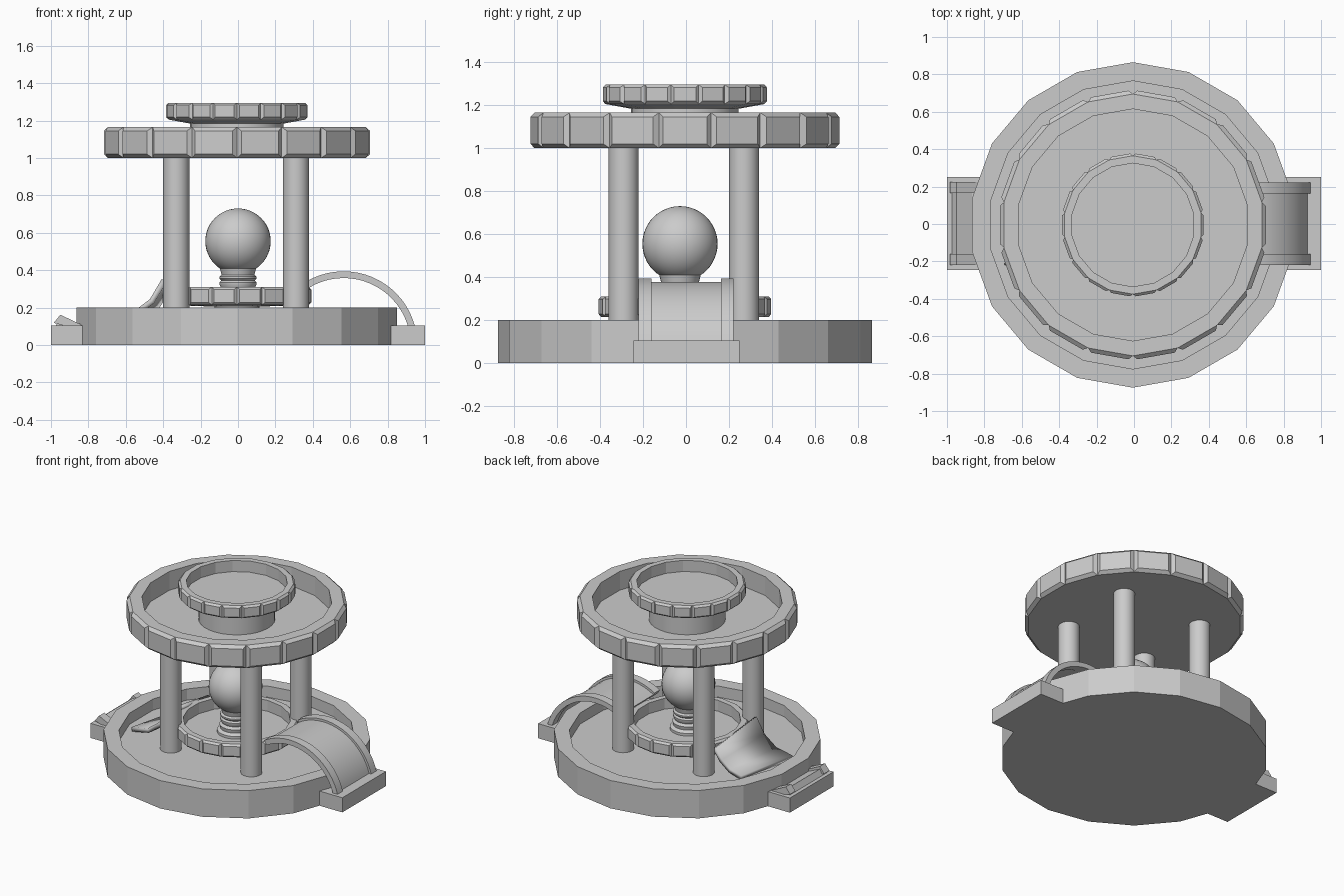
import bpy, bmesh
from math import sin, cos, pi, radians

if "Cube" in bpy.data.objects:
    bpy.data.objects.remove(bpy.data.objects["Cube"])

CX, CY = -0.006, -0.005   # common axis of the tiers


def finish(name, bm, smooth=False):
    bmesh.ops.recalc_face_normals(bm, faces=bm.faces)
    me = bpy.data.meshes.new(name)
    bm.to_mesh(me)
    bm.free()
    ob = bpy.data.objects.new(name, me)
    bpy.context.collection.objects.link(ob)
    if smooth:
        bpy.ops.object.select_all(action='DESELECT')
        ob.select_set(True)
        bpy.context.view_layer.objects.active = ob
        bpy.ops.object.shade_smooth_by_angle(angle=radians(35))
    return ob


def lathe(name, profile, x=CX, y=CY, n=18, smooth=False, rim=None, block=0.0, inset=0.0):
    """Revolve (radius, z) points, cap both ends; rim = profile span turned into raised stone blocks."""
    bm = bmesh.new()
    rings = [[bm.verts.new((x + r * cos(pi / 2 + 2 * pi * i / n),
                            y + r * sin(pi / 2 + 2 * pi * i / n), z)) for i in range(n)]
             for r, z in profile]
    blocks = []
    for k in range(len(rings) - 1):
        a, b = rings[k], rings[k + 1]
        for i in range(n):
            j = (i + 1) % n
            f = bm.faces.new((a[i], a[j], b[j], b[i]))
            if k == rim:
                blocks.append(f)
    bm.faces.new(rings[0][::-1])
    bm.faces.new(rings[-1])
    bmesh.ops.recalc_face_normals(bm, faces=bm.faces)
    if blocks:
        bmesh.ops.inset_individual(bm, faces=blocks, thickness=inset, depth=block,
                                   use_even_offset=True)
    return finish(name, bm, smooth)


def sweep(name, outline, y0, y1, smooth=True):
    """Extrude a closed strip given as (outer, inner) xz pairs between two y values."""
    bm = bmesh.new()
    rows = [[bm.verts.new((p[0], y, p[1])) for p in (o, i) for y in (y0, y1)] for o, i in outline]
    for a, b in zip(rows, rows[1:]):
        for s, t in ((0, 1), (1, 3), (3, 2), (2, 0)):
            bm.faces.new((a[s], a[t], b[t], b[s]))
    for r in (rows[0], rows[-1]):
        bm.faces.new((r[0], r[1], r[3], r[2]))
    return finish(name, bm, smooth)


def box(name, x0, x1, y0, y1, z0, z1):
    return sweep(name, [((x0, z1), (x0, z0)), ((x1, z1), (x1, z0))], y0, y1, False)


# Basins
lathe("base_basin", [(.87, 0), (.87, .2), (.77, .2), (.77, .12)])
lathe("upper_basin", [(.70, 1.0), (.70, 1.165), (.62, 1.165), (.62, 1.03)],
      rim=0, block=.022, inset=.02)
lathe("top_bowl", [(.26, 1.185), (.37, 1.205), (.37, 1.295), (.33, 1.295), (.33, 1.215)],
      rim=1, block=.014, inset=.013)
lathe("lower_bowl", [(.12, .205), (.39, .215), (.39, .31), (.35, .31), (.35, .232)],
      rim=1, block=.014, inset=.013)

# Stems and pillars
lathe("top_bowl_stem", [(.25, 1.02), (.25, 1.2)], n=32, smooth=True)
lathe("lower_bowl_stem", [(.12, .11), (.12, .22)], n=32, smooth=True)
for px in (-.33, .31):
    for py in (-.29, .27):
        lathe("pillar", [(.07, .11), (.07, 1.01)], px, py, 32, True)

# Ball on a ringed neck
lathe("ball_neck", [(.12, .225), (.12, .25), (.1, .265), (.105, .29), (.09, .305), (.1, .325),
                    (.1, .335), (.09, .345), (.1, .355), (.1, .365), (.088, .375), (.098, .415)],
      0, -.028, 32, True)
bm = bmesh.new()
bmesh.ops.create_uvsphere(bm, u_segments=40, v_segments=24, radius=.175)
bmesh.ops.translate(bm, verts=bm.verts, vec=(0, -.028, .555))
finish("ball", bm, True)

# Landing blocks at both ends
for s in (-1, 1):
    box("landing_block", min(s * .8, s), max(s * .8, s), -.245, .25, 0, .105)


# Whole arched bridge on the right, with raised edge rails
def arc(r_out, r_in, a0=13, a1=121, n=18):
    out = []
    for i in range(n + 1):
        a = radians(a0 + (a1 - a0) * i / n)
        out.append(((.565 + r_out * cos(a), r_out * sin(a)), (.565 + r_in * cos(a), r_in * sin(a))))
    return out


sweep("bridge_deck", arc(.378, .362), -.2, .2)
for y0, y1 in ((-.22, -.16), (.162, .222)):
    sweep("bridge_rail", arc(.394, .358), y0, y1)

# Broken bridge on the left: stub on the landing block
sweep("bridge_stub", [((-.95, .143), (-.98, .095)), ((-.85, .098), (-.86, .075))], -.21, .21, False)
for y0, y1 in ((-.22, -.16), (.165, .225)):
    sweep("stub_rail", [((-.95, .162), (-.985, .118)), ((-.83, .105), (-.84, .08))], y0, y1, False)

# Fallen bridge piece lying curved side down in the base basin
near = [(-.38, .285), (-.43, .21), (-.5, .155), (-.59, .13)]
far = [(-.395, .345), (-.46, .235), (-.56, .16), (-.69, .135)]
bm = bmesh.new()
rows = [[bm.verts.new((x, y, z)) for x, z in pts] for pts, y in ((near, .22), (far, -.22))]
for i in range(3):
    bm.faces.new((rows[0][i], rows[0][i + 1], rows[1][i + 1], rows[1][i]))
piece = finish("fallen_bridge_piece", bm, True)
mod = piece.modifiers.new("thickness", 'SOLIDIFY')
mod.thickness = .03
mod.offset = 0
